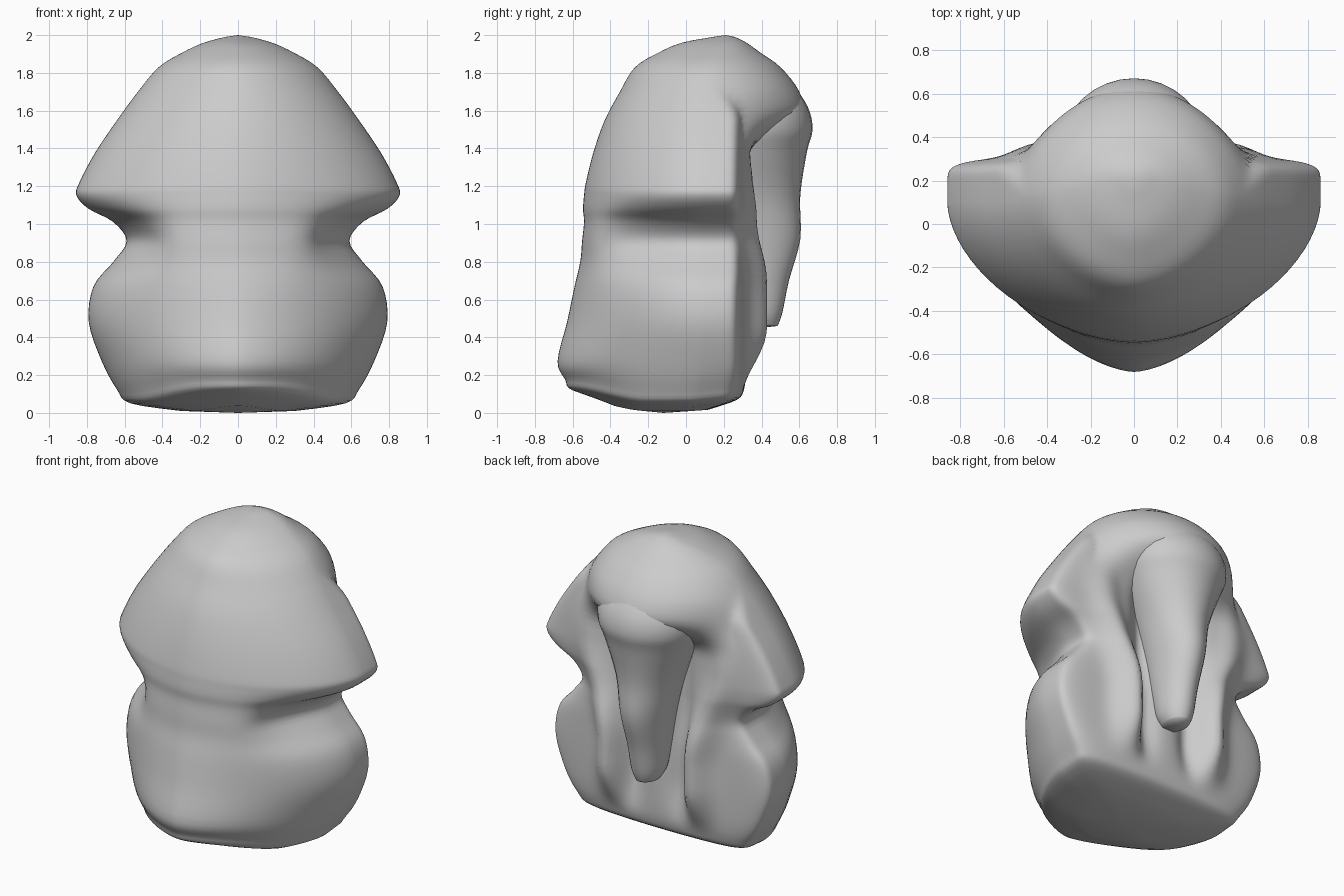
import bpy, bmesh
from math import sin, cos, pi, exp

if "Cube" in bpy.data.objects:
    bpy.data.objects.remove(bpy.data.objects["Cube"])

# z, half width, front y, back y, y of widest point
BODY = [
    (0.01, 0.30, -0.38, 0.12, -0.02),
    (0.05, 0.57, -0.60, 0.27, 0.05), (0.12, 0.64, -0.64, 0.31, 0.07),
    (0.27, 0.72, -0.68, 0.32, 0.10), (0.48, 0.79, -0.63, 0.32, 0.10),
    (0.67, 0.765, -0.59, 0.32, 0.10), (0.80, 0.66, -0.56, 0.32, 0.10),
    (0.91, 0.59, -0.55, 0.32, 0.10), (1.01, 0.66, -0.54, 0.32, 0.10),
    (1.08, 0.79, -0.545, 0.33, 0.10), (1.15, 0.855, -0.54, 0.35, 0.10),
    (1.22, 0.84, -0.53, 0.42, 0.10), (1.38, 0.755, -0.49, 0.55, 0.10),
    (1.55, 0.64, -0.43, 0.63, 0.10), (1.70, 0.53, -0.35, 0.60, 0.11),
    (1.83, 0.42, -0.27, 0.50, 0.13), (1.91, 0.29, -0.14, 0.39, 0.16),
    (1.96, 0.18, -0.02, 0.32, 0.19), (1.99, 0.07, 0.14, 0.26, 0.21)]
# z, half width, inner y, outer y
TAIL = [
    (0.46, 0.07, 0.30, 0.485), (0.53, 0.10, 0.25, 0.51), (0.70, 0.12, 0.20, 0.545),
    (0.92, 0.15, 0.15, 0.605), (1.15, 0.20, 0.10, 0.605), (1.38, 0.29, 0.05, 0.64),
    (1.50, 0.33, 0.05, 0.67), (1.62, 0.32, 0.05, 0.645), (1.75, 0.25, 0.05, 0.56)]


def step(a, b, v):
    t = min(1, max(0, (v - a) / (b - a)))
    return t * t * (3 - 2 * t)


def refine(rows, n):
    """Catmull-Rom interpolation of profile rows."""
    out = []
    for i in range(len(rows) - 1):
        p = [rows[min(max(i + k, 0), len(rows) - 1)] for k in (-1, 0, 1, 2)]
        for j in range(n):
            t = j / n
            out.append([0.5 * (2 * b + (c - a) * t + (2*a - 5*b + 4*c - d) * t * t
                               + (3*b - a - 3*c + d) * t ** 3) for a, b, c, d in zip(*p)])
    return out + [list(rows[-1])]


def loft(name, rings, bottom, top):
    bm = bmesh.new()
    rings = [[bm.verts.new(p) for p in r] for r in rings]
    n = len(rings[0])
    lo, hi = bm.verts.new(bottom), bm.verts.new(top)
    for i in range(n):
        j = (i + 1) % n
        for a, b in zip(rings, rings[1:]):
            bm.faces.new((a[i], a[j], b[j], b[i]))
        bm.faces.new((lo, rings[0][j], rings[0][i]))
        bm.faces.new((hi, rings[-1][i], rings[-1][j]))
    bmesh.ops.recalc_face_normals(bm, faces=bm.faces[:])
    me = bpy.data.meshes.new(name)
    bm.to_mesh(me)
    bm.free()
    ob = bpy.data.objects.new(name, me)
    bpy.context.collection.objects.link(ob)
    for poly in me.polygons:
        poly.use_smooth = True
    return ob


def body_section(z, w, f, b, c):
    half = []
    N = 20
    power = 2 / (1.62 + 0.15 * step(0.3, 0.9, z))
    # rounded wedge front; the waist only pinches in at the sides
    wide = max(w, 0.79 + 0.1 * (z - 0.48)) if 0.48 < z < 1.15 else w
    for i in range(N):
        t = i / N * pi / 2
        x = wide * sin(t) ** power
        x -= (wide - w) * step(0.3, 1.0, x / wide)
        half.append((x, c - (c - f) * cos(t) ** power))
    # back: full crown above, side edge, groove and fold below
    crown = step(1.32, 1.62, z)
    fade = step(0.1, 0.45, z) * (1 - step(1.25, 1.6, z))
    xr = 0.31 + 0.19 * step(0.6, 1.3, z)
    hr = 0.13 - 0.08 * step(0.7, 1.3, z)
    edge = min(b, 0.32)
    round_crown = 1.8 - 0.7 * step(1.5, 1.75, z)
    for i in range(2 * N + 1):
        t = i / (2 * N) * pi / 2
        x = w * cos(t)
        s = max(sin(t), 0)
        low = c + (edge - c) * s ** (0.22 + 0.78 * step(1.55, 1.85, z))
        low += fade * hr * exp(-((x - xr) / 0.11) ** 2) * s
        low -= fade * 0.07 * exp(-((x - 0.18) / 0.08) ** 2)
        high = c + (b - c) * s ** round_crown
        half.append((x, low + max(0, high - low) * crown))
    pts = half + [(-x, y) for x, y in half[-2:0:-1]]
    # tilted underside: front lip and back edge rise slightly
    k = 1 - step(0.05, 0.3, z)
    return [(x, y, z + k * (0.07 * step(-0.2, -0.62, y) + 0.02 * step(0.0, 0.3, y)))
            for x, y in pts]


# main body with waist and side flaps
loft("body", [body_section(*r) for r in refine(BODY, 4)], (0, -0.12, 0), (0, 0.21, 2.0))

# tapered tail down the back
rings = []
for z, w, y0, y1 in refine(TAIL, 4):
    cy, ry = (y0 + y1) / 2, (y1 - y0) / 2
    rings.append([(w * sin(2 * pi * i / 32), cy - ry * cos(2 * pi * i / 32), z)
                  for i in range(32)])
loft("back_tail", rings, (0, 0.40, 0.45), (0, 0.3, 1.80))
